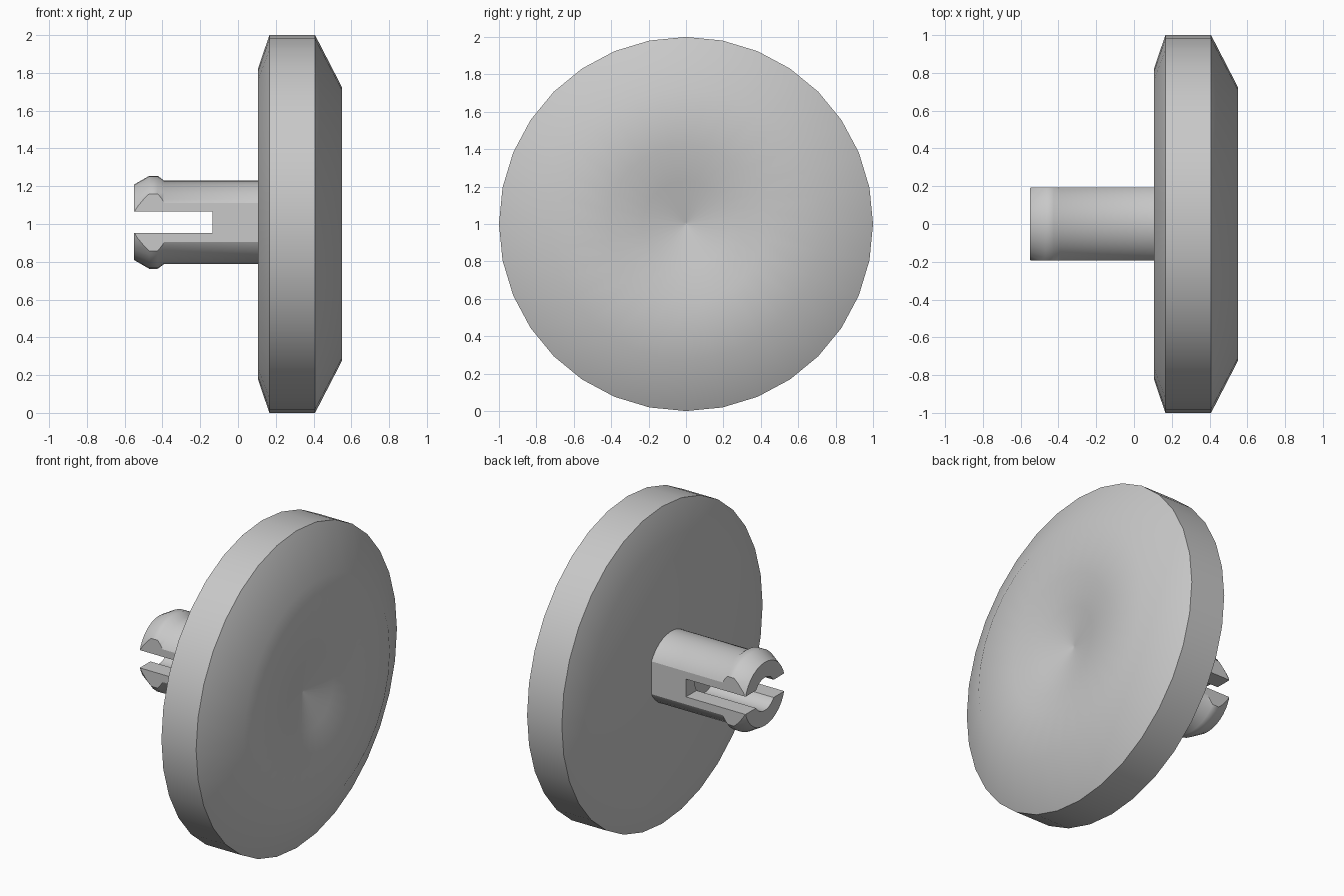
import bpy, bmesh, math
from mathutils import Vector

cube = bpy.data.objects.get("Cube")
if cube:
    bpy.data.objects.remove(cube, do_unlink=True)

GREY = (0.58, 0.58, 0.58, 1.0)
grey = bpy.data.materials.new("light grey plastic")
grey.use_nodes = True
grey.diffuse_color = GREY
shader = next(n for n in grey.node_tree.nodes if n.type == 'BSDF_PRINCIPLED')
shader.inputs["Base Color"].default_value = GREY


def add_object(name, bm):
    bmesh.ops.recalc_face_normals(bm, faces=bm.faces)
    mesh = bpy.data.meshes.new(name)
    bm.to_mesh(mesh)
    bm.free()
    mesh.materials.append(grey)
    obj = bpy.data.objects.new(name, mesh)
    bpy.context.collection.objects.link(obj)
    return obj


def select_only(obj):
    bpy.ops.object.select_all(action='DESELECT')
    bpy.context.view_layer.objects.active = obj
    obj.select_set(True)


def lathe(profile, height, sides=32):
    """Turn (x, radius) points around an axis parallel to x."""
    bm = bmesh.new()
    verts = [bm.verts.new((x, 0, r)) for x, r in profile]
    edges = [bm.edges.new(pair) for pair in zip(verts, verts[1:])]
    bmesh.ops.spin(bm, geom=verts + edges, cent=(0, 0, 0), axis=(1, 0, 0),
                   angle=math.tau, steps=sides, use_duplicate=False)
    bmesh.ops.remove_doubles(bm, verts=bm.verts, dist=0.0005)
    bmesh.ops.translate(bm, verts=bm.verts, vec=(0, 0, height))
    return bm


# Dished disc with bevelled rims and a shallow central dimple
disc = add_object("dished_disc", lathe([
    (0.105, 0), (0.105, 0.82), (0.166, 1), (0.408, 1), (0.55, 0.725),
    (0.545, 0.42), (0.505, 0.23), (0.45, 0.01), (0.448, 0)], 1))
select_only(disc)
bpy.ops.object.shade_smooth_by_angle(angle=math.radians(40))

# Hollow pin with a snap lip
PIN_Z = 1.009
bm = lathe([
    (0.14, 0), (0.14, 0.22), (-0.39, 0.22), (-0.425, 0.246),
    (-0.47, 0.246), (-0.55, 0.2), (-0.55, 0.104), (-0.13, 0.104),
    (-0.13, 0)], PIN_Z)

# Flat sides
for side in (-1, 1):
    result = bmesh.ops.bisect_plane(
        bm, geom=bm.verts[:] + bm.edges[:] + bm.faces[:],
        plane_co=(0, side * 0.193, 0), plane_no=(0, side, 0), clear_outer=True)
    rim = [e for e in result["geom_cut"] if isinstance(e, bmesh.types.BMEdge)]
    bmesh.ops.edgeloop_fill(bm, edges=rim)
pin = add_object("split_pin", bm)

# Slot that splits the tip into two prongs
low = Vector((-0.8, -0.5, PIN_Z - 0.056))
high = Vector((-0.135, 0.5, PIN_Z + 0.056))
bm = bmesh.new()
bmesh.ops.create_cube(bm, size=1)
bmesh.ops.scale(bm, verts=bm.verts, vec=high - low)
bmesh.ops.translate(bm, verts=bm.verts, vec=(low + high) / 2)
slot = add_object("slot_cutter", bm)
slot.hide_render = True
select_only(pin)
mod = pin.modifiers.new("slot", 'BOOLEAN')
mod.operation = 'DIFFERENCE'
mod.solver = 'EXACT'
mod.object = slot
bpy.ops.object.modifier_apply(modifier=mod.name)
bpy.data.objects.remove(slot, do_unlink=True)

# Smooth turned surfaces, crisp edges around every flat cut
bm = bmesh.new()
bm.from_mesh(pin.data)
bm.normal_update()


def is_flat(face):
    return max(abs(c) for c in face.normal) > 0.999


for face in bm.faces:
    face.smooth = True
for edge in bm.edges:
    if len(edge.link_faces) == 2:
        a, b = edge.link_faces
        alignment = a.normal.dot(b.normal)
        flat_join = (is_flat(a) or is_flat(b)) and alignment < 0.999
        edge.smooth = not (flat_join or alignment < 0.7)
bm.to_mesh(pin.data)
bm.free()
